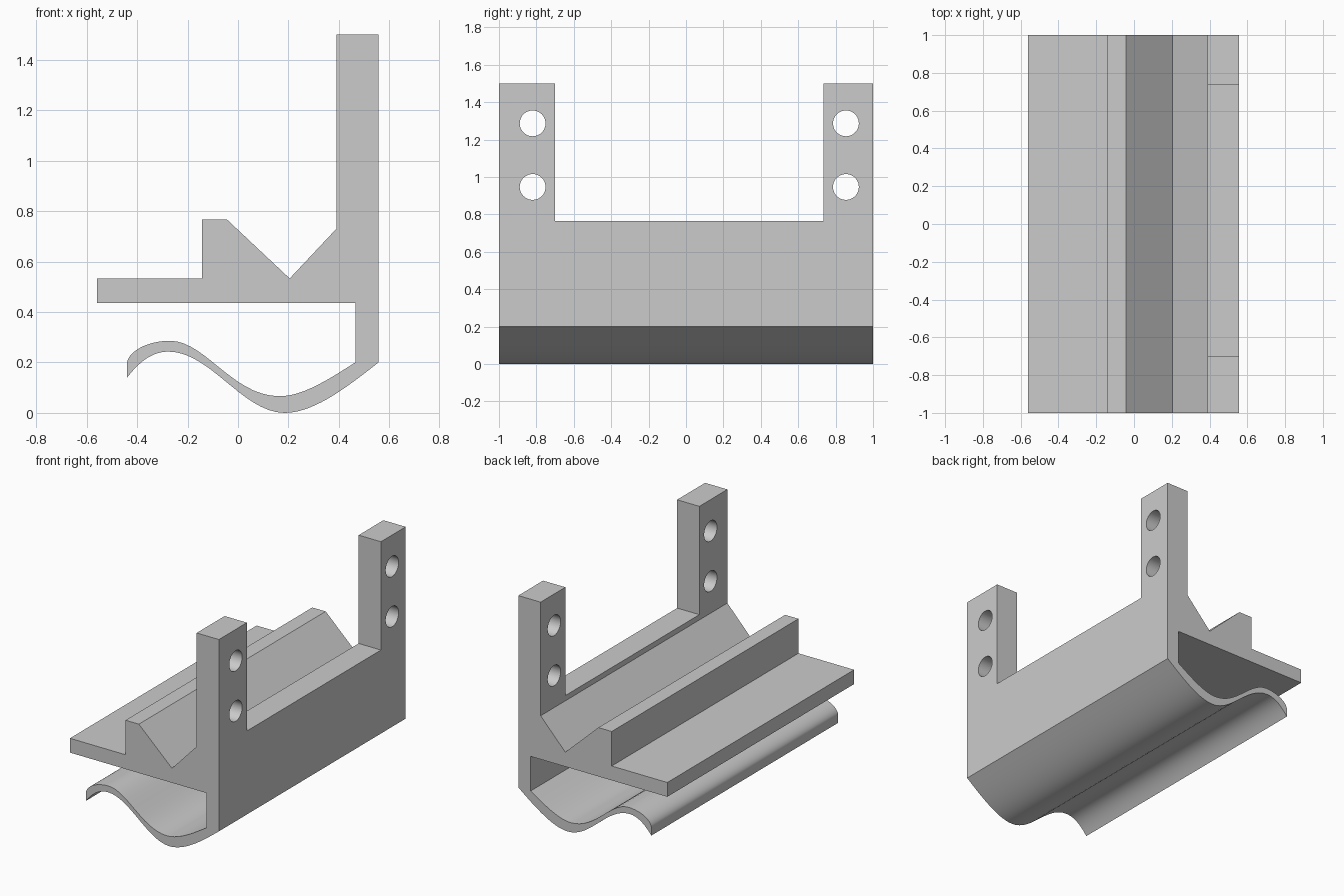
import bpy
import bmesh
from math import pi, radians
from mathutils import Vector, Matrix
from mathutils.geometry import interpolate_bezier

cube = bpy.data.objects.get("Cube")
if cube:
    bpy.data.objects.remove(cube, do_unlink=True)

grey = bpy.data.materials.new("plain grey")
grey.use_nodes = True
colour = (0.6, 0.6, 0.6, 1)
grey.diffuse_color = colour
grey.node_tree.nodes["Principled BSDF"].inputs["Base Color"].default_value = colour


def make_object(name, bm):
    bmesh.ops.recalc_face_normals(bm, faces=bm.faces)
    mesh = bpy.data.meshes.new(name)
    bm.to_mesh(mesh)
    bm.free()
    mesh.materials.append(grey)
    obj = bpy.data.objects.new(name, mesh)
    bpy.context.collection.objects.link(obj)
    return obj


def extrude_profile(name, points, y0, y1):
    bm = bmesh.new()
    face = bm.faces.new([bm.verts.new((x, y0, z)) for x, z in points])
    grown = bmesh.ops.extrude_face_region(bm, geom=[face])["geom"]
    verts = [g for g in grown if isinstance(g, bmesh.types.BMVert)]
    bmesh.ops.translate(bm, verts=verts, vec=(0, y1 - y0, 0))
    if len(bm.faces) == len(points) + 1:  # close the starting end if needed
        bm.faces.new([v for v in bm.verts if v not in verts])
    return make_object(name, bm)


def curve(*p, steps=16):
    return [tuple(v) for v in interpolate_bezier(*[Vector(q) for q in p], steps)]


def cut(obj, cutter):
    cutter.hide_render = True
    mod = obj.modifiers.new("cut", "BOOLEAN")
    mod.operation = "DIFFERENCE"
    mod.solver = "EXACT"
    mod.object = cutter
    bpy.context.view_layer.objects.active = obj
    bpy.ops.object.modifier_apply(modifier=mod.name)
    bpy.data.objects.remove(cutter, do_unlink=True)


# Shelf, ridge, V groove and back wall
profile = [(0.465, 0.435), (-0.56, 0.435), (-0.56, 0.532), (-0.143, 0.532),
           (-0.143, 0.766), (-0.043, 0.766), (0.205, 0.533), (0.39, 0.73),
           (0.39, 1.5), (0.557, 1.5)]

# Wavy lip: underside outwards, then upper side back to the wall
profile += curve((0.557, 0.2), (0.43, 0.1), (0.3, 0), (0.185, 0))[:-1]
profile += curve((0.185, 0), (0.02, 0), (-0.11, 0.243), (-0.275, 0.243))[:-1]
profile += curve((-0.275, 0.243), (-0.35, 0.243), (-0.4, 0.19), (-0.44, 0.14))
profile += curve((-0.44, 0.2), (-0.43, 0.25), (-0.35, 0.286), (-0.27, 0.286))[:-1]
profile += curve((-0.27, 0.286), (-0.13, 0.286), (-0.02, 0.066), (0.165, 0.066))[:-1]
profile += curve((0.165, 0.066), (0.26, 0.066), (0.37, 0.14), (0.465, 0.2))
bracket = extrude_profile("bracket", profile, -1, 1)

# Opening between the two upright posts
gap = [(0.3, 0.766), (0.7, 0.766), (0.7, 1.7), (0.3, 1.7)]
cut(bracket, extrude_profile("gap_cutter", gap, -0.7, 0.735))

# Two bolt holes through each post
for y in (-0.82, 0.855):
    for z in (0.947, 1.287):
        bm = bmesh.new()
        place = Matrix.Translation((0.47, y, z)) @ Matrix.Rotation(pi / 2, 4, "Y")
        bmesh.ops.create_cone(bm, cap_ends=True, segments=40, radius1=0.069,
                              radius2=0.069, depth=0.5, matrix=place)
        cut(bracket, make_object("hole_cutter", bm))

# Smooth the curved surfaces, keep the corners crisp
bpy.ops.object.select_all(action="DESELECT")
bracket.select_set(True)
bpy.context.view_layer.objects.active = bracket
bpy.ops.object.shade_smooth_by_angle(angle=radians(25))
